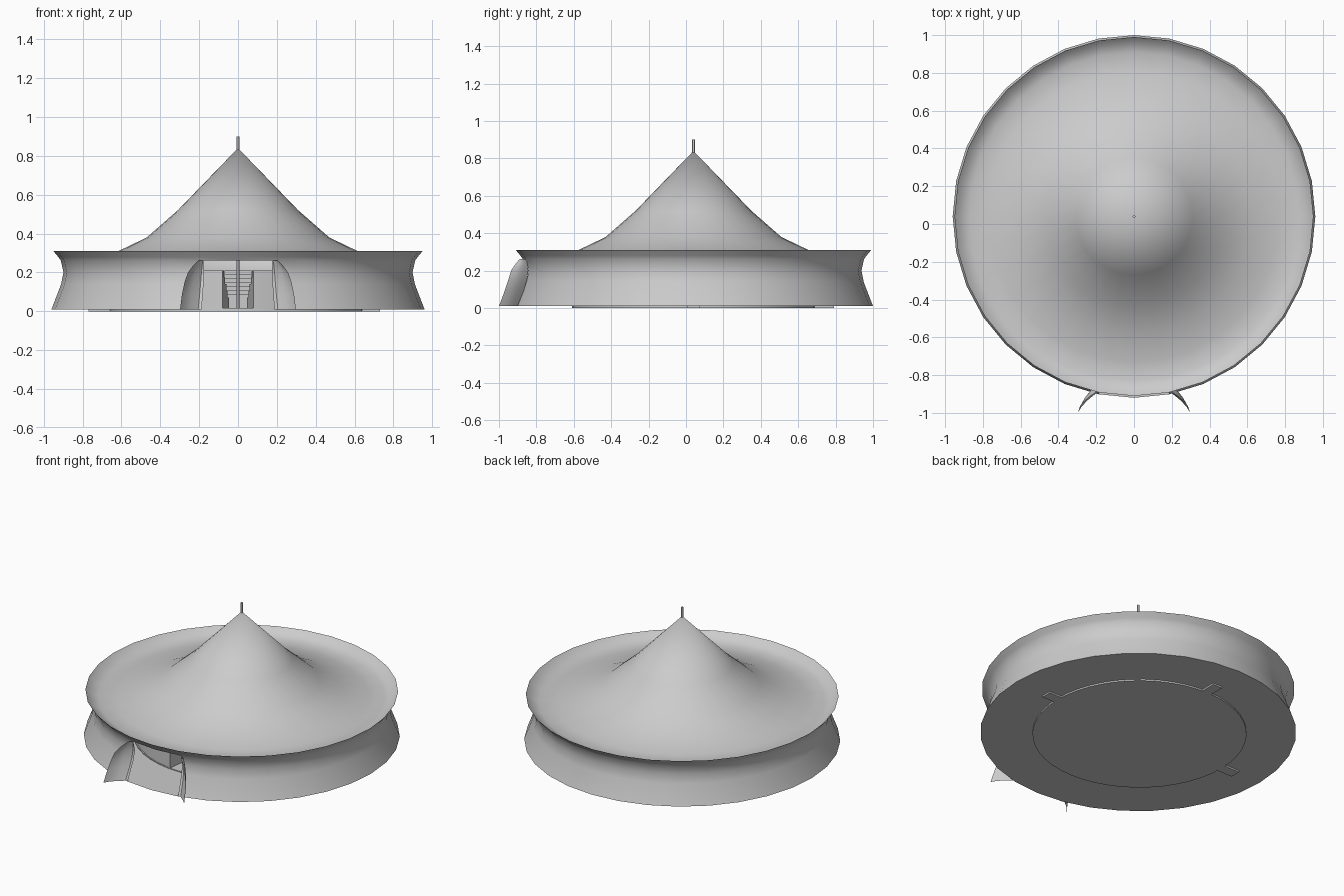
import bpy, bmesh
from math import sin, cos, pi, radians

if "Cube" in bpy.data.objects:
    bpy.data.objects.remove(bpy.data.objects["Cube"])

CY = 0.04      # tent centre in y
N = 32         # sides of the tent


def finish(name, bm, smooth=None, recalc=True):
    if recalc:
        bmesh.ops.recalc_face_normals(bm, faces=bm.faces)
    me = bpy.data.meshes.new(name)
    bm.to_mesh(me)
    bm.free()
    ob = bpy.data.objects.new(name, me)
    bpy.context.collection.objects.link(ob)
    if smooth:
        bpy.ops.object.select_all(action='DESELECT')
        ob.select_set(True)
        bpy.context.view_layer.objects.active = ob
        bpy.ops.object.shade_smooth_by_angle(angle=radians(smooth))
    return ob


def polar(r, a, z):
    return (r * cos(a), CY + r * sin(a), z)


def box(bm, x0, x1, y0, y1, z0, z1):
    vs = bmesh.ops.create_cube(bm, size=1)['verts']
    for v in vs:
        v.co = (x0 if v.co.x < 0 else x1, y0 if v.co.y < 0 else y1, z0 if v.co.z < 0 else z1)
    return vs


def cylinder(bm, r, z0, z1, x=0, segs=32):
    vs = bmesh.ops.create_cone(bm, cap_ends=True, segments=segs, radius1=r, radius2=r, depth=z1 - z0)['verts']
    bmesh.ops.translate(bm, verts=vs, vec=(x, CY, (z0 + z1) / 2))


# tent canvas: roof, flared rim and wall with a doorway two sides wide
profile = [(0.31, 0.52), (0.47, 0.38), (0.62, 0.308), (0.77, 0.268), (0.87, 0.262), (0.92, 0.28), (0.95, 0.31),
           (0.925, 0.28), (0.912, 0.262), (0.898, 0.20), (0.91, 0.14), (0.96, 0.01)]
DOOR_ROW = 8
bm = bmesh.new()
rings = [[bm.verts.new(polar(r, -pi / 2 + 2 * pi * i / N, z)) for i in range(N)] for r, z in profile]
apex = bm.verts.new((0, CY, 0.84))
for i in range(N):
    k = (i + 1) % N
    bm.faces.new((apex, rings[0][i], rings[0][k]))
    for j in range(len(rings) - 1):
        if j >= DOOR_ROW and i in (0, N - 1):
            continue
        bm.faces.new((rings[j][i], rings[j + 1][i], rings[j + 1][k], rings[j][k]))
bm.faces.new(rings[-1][::-1])
finish("tent_canvas", bm, 50, recalc=False)

# door flaps folded outward, curved along the outer edge
rows = [(0.262, 0.180, -0.856, 0.200, -0.890), (0.235, 0.185, -0.848, 0.232, -0.912),
        (0.20, 0.188, -0.843, 0.258, -0.935), (0.15, 0.192, -0.850, 0.275, -0.950),
        (0.09, 0.197, -0.868, 0.288, -0.970), (0.01, 0.205, -0.900, 0.298, -1.000)]
for side, name in ((-1, "left_flap"), (1, "right_flap")):
    bm = bmesh.new()
    strips = []
    for z, xi, yi, xo, yo in rows:
        strips.append([bm.verts.new((side * (xi + (xo - xi) * t + 0.012 * sin(pi * t)),
                                     yi + (yo - yi) * t, z)) for t in (0, 0.33, 0.67, 1)])
    for a, b in zip(strips, strips[1:]):
        for c in range(3):
            bm.faces.new((a[c], b[c], b[c + 1], a[c + 1]))
    finish(name, bm, 60)

# centre pole and mast
bm = bmesh.new()
cylinder(bm, 0.007, 0.01, 0.90, segs=10)
finish("centre_pole", bm, 40)

# round floor with three exit plates
bm = bmesh.new()
cylinder(bm, 0.65, 0.0, 0.016, x=-0.01, segs=48)
box(bm, -0.77, -0.60, 0.005, 0.075, 0.0, 0.014)
box(bm, 0.60, 0.73, 0.005, 0.075, 0.0, 0.014)
box(bm, -0.035, 0.035, 0.60, 0.79, 0.0, 0.014)
finish("floor", bm, 40)

# stepped seating in four quarters
STEPS = 5
R0, R1, Z0, Z1 = 0.38, 0.65, 0.07, 0.21
section = [(R0, 0.012)]
for s in range(STEPS):
    z = Z0 + (Z1 - Z0) * s / (STEPS - 1)
    section += [(R0 + (R1 - R0) * s / STEPS, z), (R0 + (R1 - R0) * (s + 1) / STEPS, z)]
section.append((R1, 0.012))
for q in range(4):
    bm = bmesh.new()
    cols = []
    for i in range(9):
        a = q * pi / 2 + radians(7 + 76 * i / 8)
        cols.append([bm.verts.new(polar(r, a, z)) for r, z in section])
    n = len(section)
    for a, b in zip(cols, cols[1:]):
        for j in range(n):
            bm.faces.new((a[j], a[(j + 1) % n], b[(j + 1) % n], b[j]))
    bm.faces.new(cols[0])
    bm.faces.new(cols[-1])
    finish("seating_%d" % (q + 1), bm, 30)

# aisle stairs at the back and both sides
for name, ang in (("right_stairs", 0), ("back_stairs", pi / 2), ("left_stairs", pi)):
    bm = bmesh.new()
    for s in range(7):
        box(bm, 0.36 + 0.04 * s, 0.40 + 0.04 * s, -0.07, 0.07, 0.012, 0.09 + 0.02 * s)
    ob = finish(name, bm)
    ob.rotation_euler.z = ang
    ob.location.y = CY
